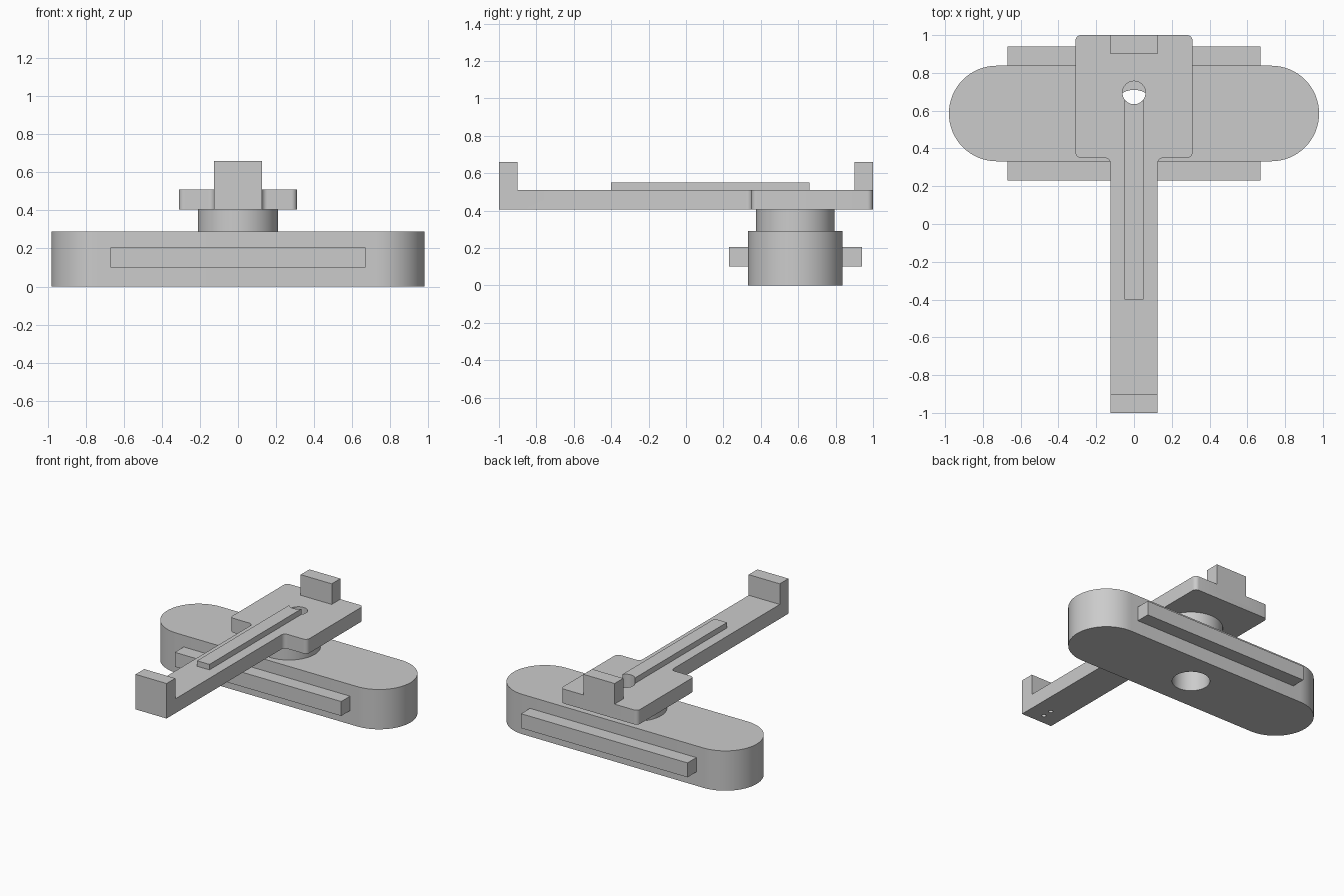
import bpy, bmesh, math
from mathutils import Vector

cube = bpy.data.objects.get("Cube")
if cube:
    bpy.data.objects.remove(cube, do_unlink=True)

grey = bpy.data.materials.new("plain_grey")
grey.use_nodes = True
grey.diffuse_color = (0.6, 0.6, 0.6, 1)
grey.node_tree.nodes["Principled BSDF"].inputs["Base Color"].default_value = (0.6, 0.6, 0.6, 1)


def prism(name, outline, z0, z1):
    """Extrude a flat outline from z0 to z1."""
    bm = bmesh.new()
    face = bm.faces.new([bm.verts.new((x, y, z0)) for x, y in outline])
    top = bmesh.ops.extrude_face_region(bm, geom=[face])["geom"]
    moved = [v for v in top if isinstance(v, bmesh.types.BMVert)]
    bmesh.ops.translate(bm, verts=moved, vec=(0, 0, z1 - z0))
    bmesh.ops.recalc_face_normals(bm, faces=bm.faces)
    mesh = bpy.data.meshes.new(name)
    bm.to_mesh(mesh)
    bm.free()
    mesh.materials.append(grey)
    obj = bpy.data.objects.new(name, mesh)
    bpy.context.collection.objects.link(obj)
    return obj


def block(name, x0, x1, y0, y1, z0, z1):
    return prism(name, [(x0, y0), (x1, y0), (x1, y1), (x0, y1)], z0, z1)


def disc(name, y, r, z0, z1, n=64):
    angles = [math.tau * i / n for i in range(n)]
    return prism(name, [(r * math.cos(a), y + r * math.sin(a)) for a in angles], z0, z1)


def filleted(points, steps=8):
    """Round each right-angled corner (x, y, radius) of an outline."""
    out = []
    for i, (x, y, r) in enumerate(points):
        p = Vector((x, y))
        if not r:
            out.append((x, y))
            continue
        a = (Vector(points[i - 1][:2]) - p).normalized() * r
        b = (Vector(points[(i + 1) % len(points)][:2]) - p).normalized() * r
        for k in range(steps + 1):
            t = math.pi / 2 * k / steps
            out.append(tuple(p + a * (1 - math.sin(t)) + b * (1 - math.cos(t))))
    return out


def combine(obj, other, operation):
    """Apply a boolean with another solid, then remove that solid."""
    mod = obj.modifiers.new("bool", 'BOOLEAN')
    mod.operation, mod.solver, mod.object = operation, 'EXACT', other
    bpy.context.view_layer.objects.active = obj
    bpy.ops.object.modifier_apply(modifier=mod.name)
    bpy.data.objects.remove(other, do_unlink=True)


AXIS_Y = 0.585   # pivot axis
BASE_R = 0.253

# Round-ended base
ends = []
for side, start in ((1, -math.pi / 2), (-1, math.pi / 2)):
    for i in range(33):
        a = start + math.pi * i / 32
        ends.append((side * (0.98 - BASE_R) + BASE_R * math.cos(a), AXIS_Y + BASE_R * math.sin(a)))
base = prism("base", ends, 0, 0.29)

# Rails on both long sides of the base
rails = [block("front_rail", -0.67, 0.67, 0.23, AXIS_Y - BASE_R, 0.1, 0.205),
         block("back_rail", -0.67, 0.67, AXIS_Y + BASE_R, 0.94, 0.1, 0.205)]

# Neck with the bore running through it and the base
neck = disc("neck", AXIS_Y, 0.21, 0.29, 0.405)
for part in (base, neck):
    combine(part, disc("bore_cutter", AXIS_Y, 0.125, -0.1, 0.6), 'DIFFERENCE')

# Arm: wide plate with a long handle, filleted corners
half = [(0.125, -1, 0), (0.125, 0.35, 0.03), (0.31, 0.35, 0.03), (0.31, 1, 0.03)]
arm = prism("arm", filleted(half + [(-x, y, r) for x, y, r in reversed(half)]), 0.405, 0.51)
for y in (-1, 0.9):
    combine(arm, block("end_post", -0.125, 0.125, y, y + 0.1, 0.45, 0.66), 'UNION')

# Raised strip along the arm, ending at the pin hole
strip = block("strip", -0.05, 0.05, -0.4, 0.69, 0.51, 0.55)
for part in (arm, strip):
    combine(part, disc("pin_hole_cutter", 0.695, 0.061, 0.3, 0.7, 48), 'DIFFERENCE')

# Two small blind holes under the handle tip
for y in (-0.925, -0.855):
    combine(arm, disc("small_hole_cutter", y, 0.015, 0.3, 0.48, 20), 'DIFFERENCE')

# Smooth round walls, sharp edges
for obj in [base, neck, arm, strip] + rails:
    bpy.ops.object.select_all(action='DESELECT')
    obj.select_set(True)
    bpy.context.view_layer.objects.active = obj
    bpy.ops.object.shade_smooth_by_angle(angle=math.radians(30))
